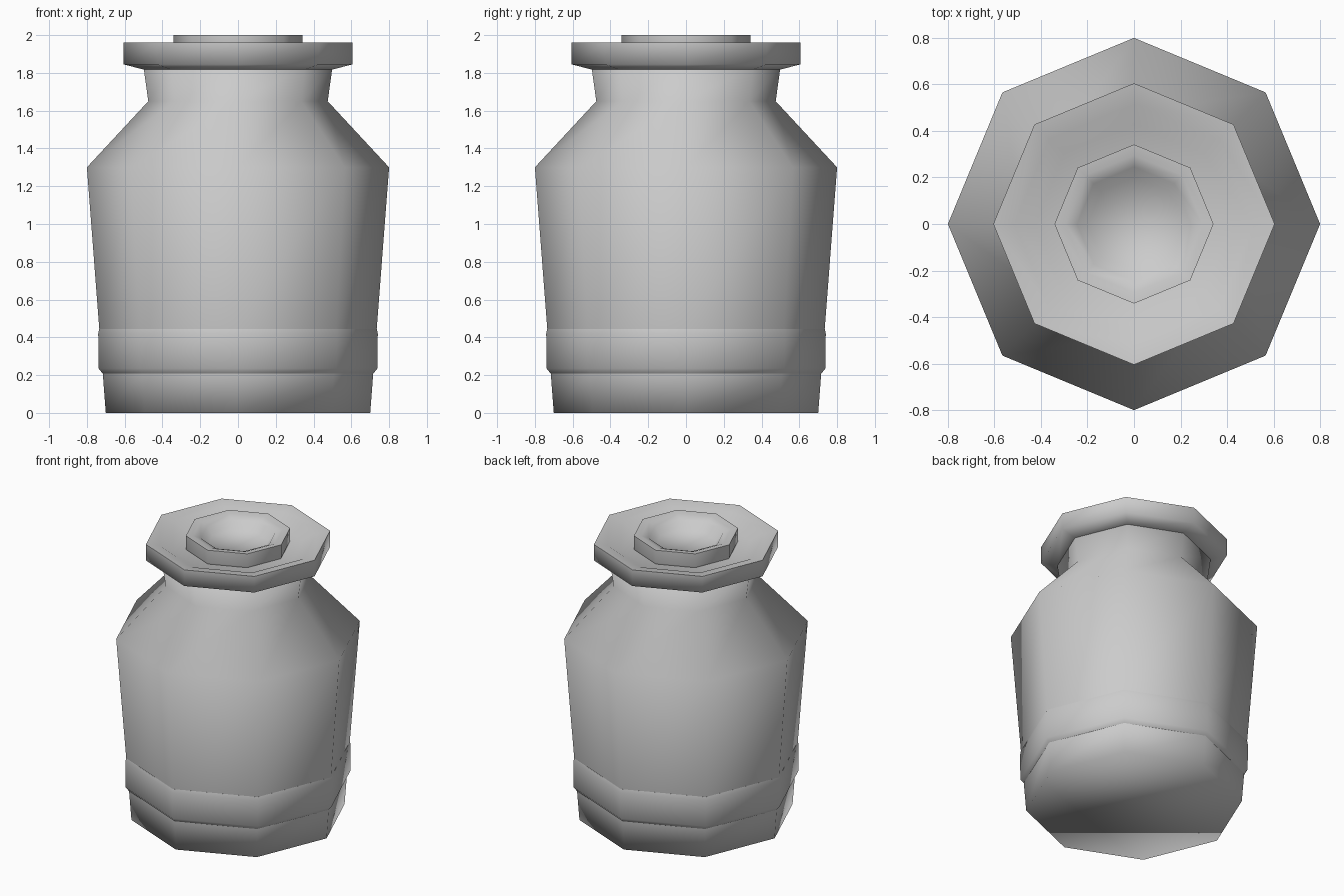
import bpy, bmesh, math

if "Cube" in bpy.data.objects:
    bpy.data.objects.remove(bpy.data.objects["Cube"])

SIDES = 8


def lathe(name, profile, angle=None, closed=False):
    """Revolve (radius, z) points into an eight-sided part."""
    bm = bmesh.new()
    rings = []
    for r, z in profile:
        rings.append([bm.verts.new((r * math.cos(2 * math.pi * i / SIDES),
                                    r * math.sin(2 * math.pi * i / SIDES), z))
                      for i in range(SIDES)])
    pairs = list(zip(rings, rings[1:]))
    if closed:
        pairs.append((rings[-1], rings[0]))
    else:
        bm.faces.new(rings[0][::-1])
        bm.faces.new(rings[-1])
    for a, b in pairs:
        for i in range(SIDES):
            j = (i + 1) % SIDES
            bm.faces.new((a[i], a[j], b[j], b[i]))
    bmesh.ops.recalc_face_normals(bm, faces=bm.faces)
    me = bpy.data.meshes.new(name)
    bm.to_mesh(me)
    bm.free()
    ob = bpy.data.objects.new(name, me)
    bpy.context.collection.objects.link(ob)
    bpy.ops.object.select_all(action='DESELECT')
    ob.select_set(True)
    bpy.context.view_layer.objects.active = ob
    if angle is None:
        bpy.ops.object.shade_smooth()
    else:
        bpy.ops.object.shade_smooth_by_angle(angle=math.radians(angle))
    return ob


# Tapered body with sloping shoulder and neck
lathe("jar_body", [(0.70, 0), (0.716, 0.21), (0.734, 0.44), (0.80, 1.30),
                   (0.475, 1.65), (0.50, 1.83)])

# Raised band around the lower body
lathe("lower_band", [(0.70, 0.22), (0.716, 0.208), (0.738, 0.235),
                     (0.74, 0.42), (0.735, 0.445), (0.71, 0.44)], 50, closed=True)

# Wide rim with a dished top
lathe("rim", [(0.49, 1.815), (0.605, 1.845), (0.605, 1.96),
              (0.515, 1.945), (0.425, 1.90)], 80)

# Small raised ring with a sunken centre
lathe("stopper", [(0.33, 1.87), (0.342, 1.91), (0.342, 2.0),
                  (0.295, 1.995), (0.245, 1.975), (0.20, 1.92)], 80)
